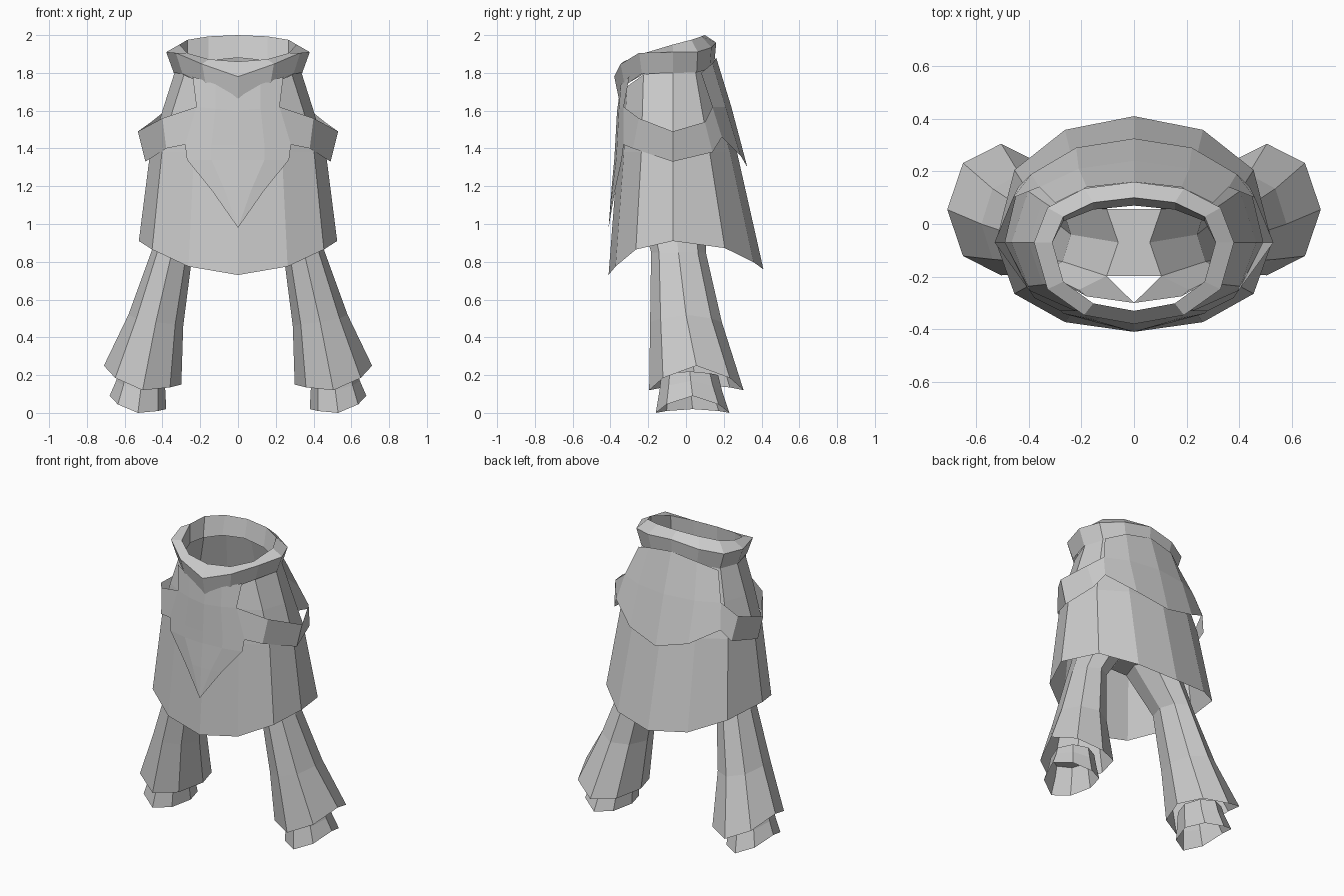
import bpy
import bmesh
from math import sin, cos, pi

default_cube = bpy.data.objects.get("Cube")
if default_cube:
    bpy.data.objects.remove(default_cube, do_unlink=True)

# One plain cloth colour
cloth = bpy.data.materials.new("grey_cloth")
cloth.use_nodes = True
cloth.diffuse_color = (0.6, 0.6, 0.6, 1)
shader = next(node for node in cloth.node_tree.nodes if node.type == 'BSDF_PRINCIPLED')
shader.inputs["Base Color"].default_value = cloth.diffuse_color
shader.inputs["Roughness"].default_value = 0.9


def section(width, front, side, back, z_front, z_side, z_back, power=2):
    """Half garment outline, from the front centre round the left to the back."""
    points = []
    for step in range(7):
        angle = pi * step / 6
        reach = abs(cos(angle))
        end_y, end_z = (front, z_front) if step < 3 else (back, z_back)
        points.append((width * sin(angle),
                       side + (end_y - side) * reach ** 0.8,
                       z_side + (end_z - z_side) * reach ** power))
    points[0] = (0, *points[0][1:])
    points[-1] = (0, *points[-1][1:])
    return points


def tube_ring(centre_x, centre_y, radius_x, radius_y, z_inner, z_middle, z_outer):
    """Eight-sided ring whose height differs on its inner and outer sides."""
    points = []
    for step in range(8):
        angle = pi * (step - 3) / 4
        z_end = z_outer if cos(angle) > 0 else z_inner
        points.append((centre_x + radius_x * cos(angle),
                       centre_y + radius_y * sin(angle),
                       z_middle + (z_end - z_middle) * cos(angle) ** 2))
    return points


def mirrored_loft(name, rows, closed=False, cap=False):
    """Skin the rows from top to bottom and mirror the result across x."""
    bm = bmesh.new()
    grid = [[bm.verts.new(point) for point in row] for row in rows]
    count = len(rows[0])
    for upper, lower in zip(grid, grid[1:]):
        for i in range(count if closed else count - 1):
            j = (i + 1) % count
            bm.faces.new((upper[i], lower[i], lower[j], upper[j]))
    if cap:
        bm.faces.new(grid[0])
    bmesh.ops.remove_doubles(bm, verts=bm.verts, dist=0.0005)
    mesh = bpy.data.meshes.new(name)
    bm.to_mesh(mesh)
    bm.free()
    mesh.materials.append(cloth)
    part = bpy.data.objects.new(name, mesh)
    bpy.context.collection.objects.link(part)
    mirror = part.modifiers.new("Mirror", 'MIRROR')
    mirror.use_clip = True
    return part


# Tunic, from the neck to the pointed hem
mirrored_loft("tunic", [
    section(0.33, -0.34, -0.07, 0.13, 1.7, 1.82, 1.88),
    section(0.4, -0.35, -0.07, 0.2, 1.6, 1.6, 1.6),
    section(0.465, -0.36, -0.07, 0.27, 1.38, 1.38, 1.38),
    section(0.525, -0.41, -0.07, 0.41, 0.73, 0.91, 0.76),
])

# Folded collar: lining, rim, outer fold, lower edge
mirrored_loft("collar", [
    section(0.31, -0.335, -0.07, 0.07, 1.72, 1.82, 1.88),
    section(0.31, -0.33, -0.07, 0.1, 1.86, 1.95, 2, power=1),
    section(0.38, -0.38, -0.07, 0.16, 1.78, 1.91, 1.96, power=5),
    section(0.34, -0.355, -0.07, 0.15, 1.66, 1.8, 1.85, power=5),
])

# Shawl: pointed front panel, rounded back cape and bands round the arms
tip = (0, -0.41, 0.98)
mirrored_loft("shawl_front", [
    [(0, -0.355, 1.67), (0.12, -0.345, 1.74), (0.24, -0.3, 1.78)],
    [(0, -0.365, 1.6), (0.12, -0.355, 1.61), (0.22, -0.33, 1.62)],
    [(0, -0.375, 1.42), (0.14, -0.365, 1.42), (0.28, -0.33, 1.42)],
    [(0, -0.38, 1.34), (0.14, -0.37, 1.34), (0.27, -0.34, 1.34)],
    [(0, -0.395, 1.18), (0.07, -0.39, 1.18), (0.14, -0.375, 1.18)],
    [tip, tip, tip],
])
mirrored_loft("shawl_back", [
    [(0.3, 0.08, 1.8), (0.18, 0.14, 1.85), (0, 0.16, 1.88)],
    [(0.36, 0.14, 1.62), (0.21, 0.21, 1.62), (0, 0.24, 1.62)],
    [(0.39, 0.19, 1.46), (0.22, 0.29, 1.36), (0, 0.325, 1.3)],
])
mirrored_loft("shawl_arm_band", [
    [(0.22, -0.33, 1.62), (0.4, -0.25, 1.56), (0.53, -0.07, 1.49),
     (0.46, 0.1, 1.54), (0.36, 0.14, 1.62)],
    [(0.28, -0.33, 1.42), (0.38, -0.28, 1.4), (0.49, -0.07, 1.33),
     (0.44, 0.14, 1.38), (0.39, 0.19, 1.46)],
])

# Flared trouser legs
leg_top = tube_ring(0.21, -0.07, 0.15, 0.18, 1.1, 1.1, 1.1)
mirrored_loft("trouser_legs", [
    leg_top,
    tube_ring(0.35, -0.04, 0.11, 0.145, 0.85, 0.85, 0.85),
    tube_ring(0.435, 0, 0.145, 0.19, 0.46, 0.48, 0.52),
    tube_ring(0.505, 0.055, 0.205, 0.25, 0.15, 0.12, 0.25),
], closed=True)

# Hips above the legs and the saddle between them
mirrored_loft("trouser_hips", [
    section(0.36, -0.3, -0.07, 0.14, 1.35, 1.35, 1.35),
    leg_top[:7],
])
inner_edge = [leg_top[6], leg_top[7], leg_top[0]]
mirrored_loft("trouser_saddle", [
    inner_edge,
    [(0, y, z) for x, y, z in inner_edge],
])

# Open ankle cuffs below the trouser hems
mirrored_loft("ankle_cuffs", [
    tube_ring(0.51, 0.02, 0.12, 0.15, 0.2, 0.2, 0.22),
    tube_ring(0.515, 0.025, 0.13, 0.165, 0.12, 0.12, 0.17),
    tube_ring(0.53, 0.035, 0.15, 0.195, 0.02, 0, 0.09),
], closed=True, cap=True)
